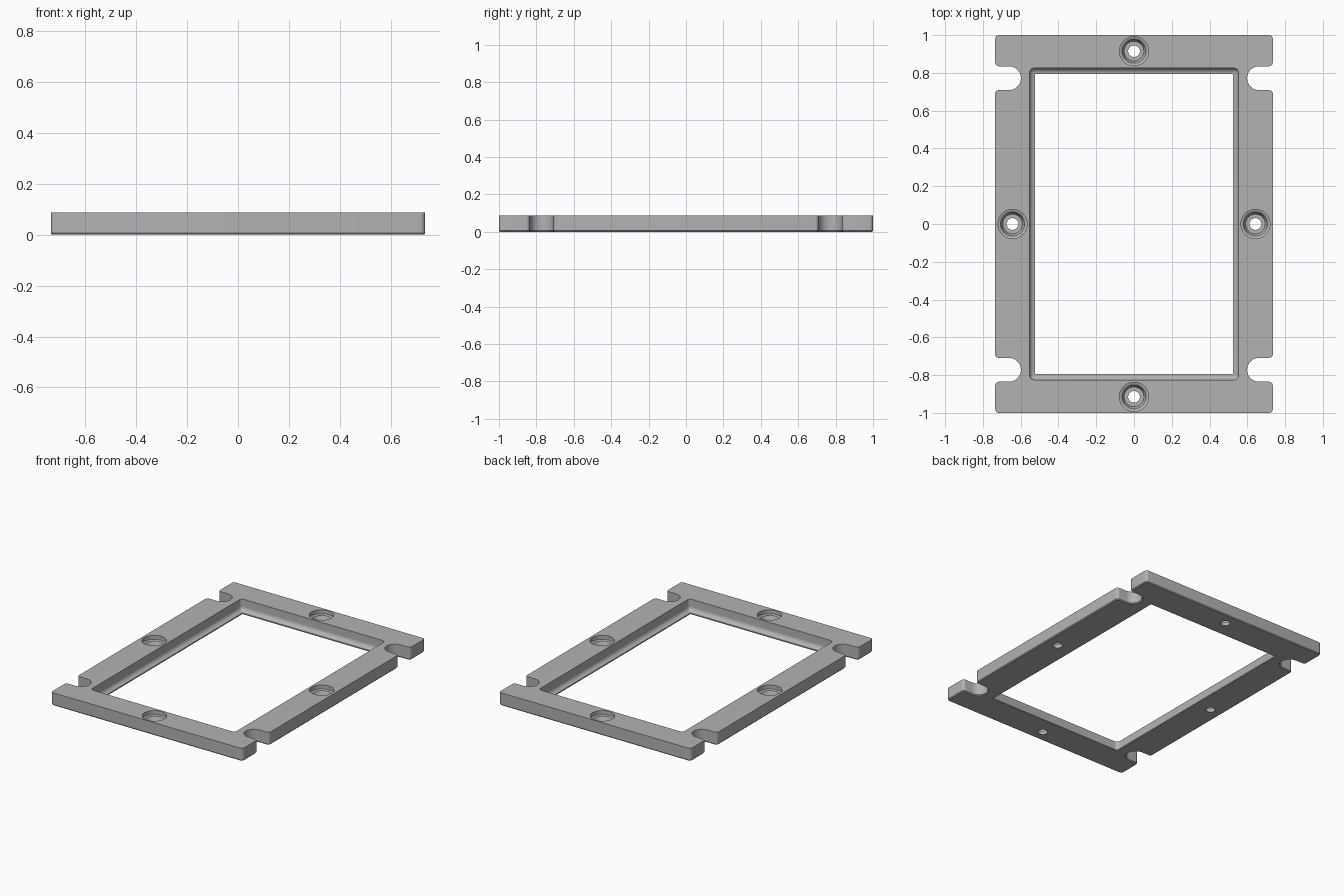
import bpy
import bmesh
from math import sin, cos, radians

if "Cube" in bpy.data.objects:
    bpy.data.objects.remove(bpy.data.objects["Cube"], do_unlink=True)

HALF_X, HALF_Y, TOP = 0.735, 1.0, 0.088
NOTCH_Y, NOTCH_R, NOTCH_X = 0.772, 0.063, 0.662
CORNER = 0.02

grey = bpy.data.materials.new("satin_grey")
grey.use_nodes = True
grey.diffuse_color = (0.45, 0.45, 0.45, 1)
grey.node_tree.nodes["Principled BSDF"].inputs["Base Color"].default_value = (0.45, 0.45, 0.45, 1)


def arc(cx, cy, r, start, end, steps):
    angles = [radians(start + (end - start) * i / steps) for i in range(steps + 1)]
    return [(cx + r * cos(a), cy + r * sin(a)) for a in angles]


def mirror_quadrant(quarter):
    """Repeat a +x +y outline in all four quadrants, counter-clockwise."""
    left = [(-x, y) for x, y in reversed(quarter)]
    half = quarter + left
    return half + [(-x, -y) for x, y in half]


def plate_outline(inset):
    r, cx = CORNER - inset, HALF_X - CORNER
    quarter = arc(cx, NOTCH_Y - NOTCH_R - CORNER, r, 0, 90, 6)
    quarter += arc(NOTCH_X, NOTCH_Y, NOTCH_R + inset, 270, 90, 24)
    quarter += arc(cx, NOTCH_Y + NOTCH_R + CORNER, r, 270, 360, 6)
    quarter += arc(cx, HALF_Y - CORNER, r, 0, 90, 6)
    return mirror_quadrant(quarter)


def window_outline(hx, hy, r):
    return mirror_quadrant(arc(hx - r, hy - r, r, 0, 90, 6))


def loft(name, rings):
    """Closed solid through (outline, height) rings, bottom to top."""
    bm = bmesh.new()
    loops = [[bm.verts.new((x, y, z)) for x, y in pts] for pts, z in rings]
    for low, high in zip(loops, loops[1:]):
        n = len(low)
        for i in range(n):
            j = (i + 1) % n
            bm.faces.new((low[i], low[j], high[j], high[i]))
    bm.faces.new(reversed(loops[0]))
    bm.faces.new(loops[-1])
    bmesh.ops.recalc_face_normals(bm, faces=bm.faces)
    mesh = bpy.data.meshes.new(name)
    bm.to_mesh(mesh)
    bm.free()
    mesh.materials.append(grey)
    obj = bpy.data.objects.new(name, mesh)
    bpy.context.collection.objects.link(obj)
    return obj


# Plate with rounded corners, side notches and a fine lower chamfer
frame = loft("mounting_frame", [(plate_outline(0.005), 0),
                                (plate_outline(0), 0.006),
                                (plate_outline(0), TOP)])

# Window with a coved ledge running down to a thin lip
LIP, COVE = 0.008, 0.03
rings = [(window_outline(0.523, 0.795, 0.003), -0.05)]
for step in range(9):
    a = radians(90 * step / 8)
    out = COVE * sin(a)
    rings.append((window_outline(0.523 + out, 0.795 + out, 0.003 + out * 0.7),
                  LIP + COVE * (1 - cos(a))))
rings.append((window_outline(0.553, 0.825, 0.024), TOP + 0.05))
cutters = [loft("window_cutter", rings)]

# Stepped screw holes at the middle of each side
HOLE = [(0.031, -0.05), (0.031, 0.025), (0.052, 0.025), (0.064, 0.055),
        (0.077, 0.06), (0.077, TOP + 0.05)]
for x, y in ((0, 0.915), (0, -0.915), (0.643, 0), (-0.643, 0)):
    cutters.append(loft("screw_hole_cutter",
                        [(arc(x, y, r, 0, 352.5, 47), z) for r, z in HOLE]))

# Apply the cuts, then discard the cutters
bpy.context.view_layer.objects.active = frame
frame.select_set(True)
for cutter in cutters:
    cutter.hide_render = True
    cut = frame.modifiers.new("cut", "BOOLEAN")
    cut.operation = "DIFFERENCE"
    cut.solver = "EXACT"
    cut.object = cutter
    bpy.ops.object.modifier_apply(modifier=cut.name)
    bpy.data.objects.remove(cutter, do_unlink=True)

bpy.ops.object.shade_smooth_by_angle(angle=radians(30))
